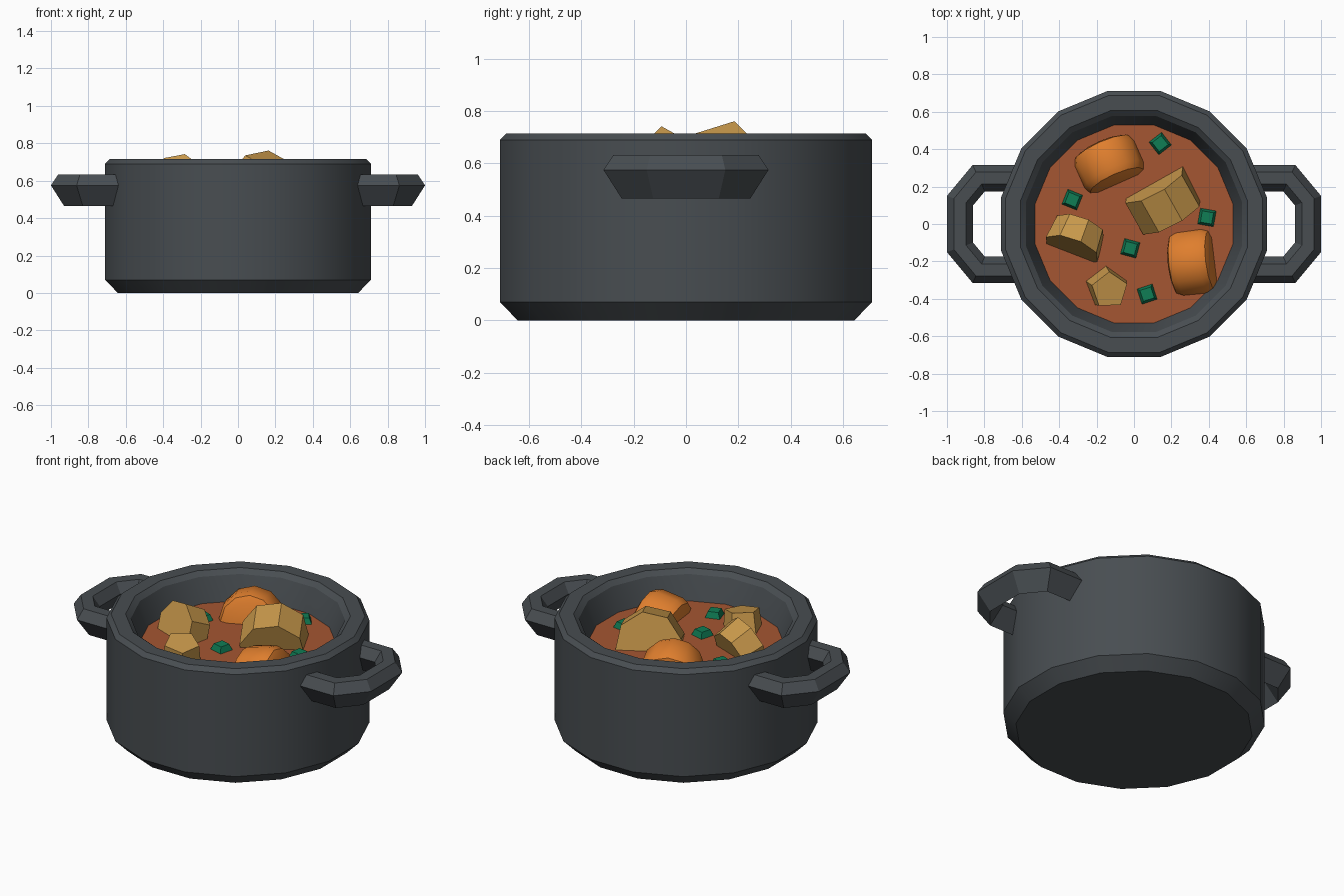
import bpy, bmesh, math
from mathutils import Vector, Matrix

if "Cube" in bpy.data.objects:
    bpy.data.objects.remove(bpy.data.objects["Cube"])


def material(name, color):
    m = bpy.data.materials.new(name)
    m.diffuse_color = (*color, 1)
    m.use_nodes = True
    m.node_tree.nodes["Principled BSDF"].inputs["Base Color"].default_value = m.diffuse_color
    return m


IRON = material("dark iron", (0.065, 0.075, 0.083))
SOUP = material("red broth", (0.376, 0.093, 0.032))
CARROT = material("carrot orange", (0.74, 0.21, 0.027))
POTATO = material("potato tan", (0.578, 0.314, 0.07))
HERB = material("herb green", (0.005, 0.205, 0.09))


def finish(name, bm, mat, smooth=30):
    bmesh.ops.recalc_face_normals(bm, faces=bm.faces)
    me = bpy.data.meshes.new(name)
    bm.to_mesh(me)
    bm.free()
    me.materials.append(mat)
    ob = bpy.data.objects.new(name, me)
    bpy.context.collection.objects.link(ob)
    if smooth:
        bpy.ops.object.select_all(action='DESELECT')
        ob.select_set(True)
        bpy.context.view_layer.objects.active = ob
        bpy.ops.object.shade_smooth_by_angle(angle=math.radians(smooth))
    return ob


def skin(bm, rings):
    """Join equal closed rings of points into a tube with capped ends."""
    vs = [[bm.verts.new(p) for p in r] for r in rings]
    n = len(vs[0])
    for a, b in zip(vs, vs[1:]):
        for i in range(n):
            j = (i + 1) % n
            bm.faces.new((a[i], a[j], b[j], b[i]))
    bm.faces.new(vs[0])
    bm.faces.new(vs[-1])


def lathe(name, profile, mat, n=16):
    bm = bmesh.new()
    angles = [2 * math.pi * (i + 0.5) / n for i in range(n)]
    skin(bm, [[(r * math.cos(a), r * math.sin(a), z) for a in angles] for r, z in profile])
    return finish(name, bm, mat)


# Pot body and broth
lathe("pot_body", [(0.655, 0), (0.725, 0.07), (0.725, 0.69), (0.70, 0.715),
                   (0.62, 0.715), (0.59, 0.69), (0.54, 0.55), (0.52, 0.48)], IRON)
lathe("broth", [(0.53, 0.49), (0.541, 0.55)], SOUP)

# Loop handles: five-sided section swept along a mitred path
PATH = [Vector(p) for p in ((0.60, -0.245), (0.83, -0.245), (0.93, -0.125),
                            (0.93, 0.125), (0.83, 0.245), (0.60, 0.245))]
SECTION = [(0.07, 0.575), (0.032, 0.633), (-0.032, 0.633), (-0.07, 0.575), (0, 0.465)]


def handle(name, side):
    rings = []
    for i, p in enumerate(PATH):
        d1 = (p - PATH[i - 1]).normalized() if i else (PATH[1] - p).normalized()
        d2 = (PATH[i + 1] - p).normalized() if i < len(PATH) - 1 else d1
        n1, n2 = Vector((d1.y, -d1.x)), Vector((d2.y, -d2.x))
        m = (n1 + n2).normalized()
        m /= m.dot(n1)
        rings.append([(side * (p.x + m.x * o), p.y + m.y * o, z) for o, z in SECTION])
    bm = bmesh.new()
    skin(bm, rings)
    finish(name, bm, IRON)


handle("right_handle", 1)
handle("left_handle", -1)


# Vegetable chunks: bevelled slices with a tilted axis
def slice_chunk(name, loc, axis, r1, r2, depth, sides, bevel, mat, smooth, spin=0.0):
    bm = bmesh.new()
    bmesh.ops.create_cone(bm, cap_ends=True, segments=sides, radius1=r1, radius2=r2, depth=depth)
    if bevel:
        rim = [e for e in bm.edges if abs(e.verts[0].co.z - e.verts[1].co.z) < 1e-5]
        bmesh.ops.bevel(bm, geom=rim, offset=bevel, segments=2, affect='EDGES', profile=0.5)
    rot = Vector(axis).to_track_quat('Z', 'Y').to_matrix().to_4x4()
    bm.transform(Matrix.Translation(loc) @ rot @ Matrix.Rotation(spin, 4, 'Z'))
    finish(name, bm, mat, smooth)


slice_chunk("carrot_back", (-0.13, 0.315, 0.53), (0.4, -0.9, 0.25), 0.185, 0.17, 0.22, 12, 0.05, CARROT, 35)
slice_chunk("carrot_right", (0.325, -0.205, 0.495), (1, 0.12, 0.25), 0.19, 0.18, 0.23, 12, 0.05, CARROT, 35)
slice_chunk("potato_middle", (0.155, 0.125, 0.56), (-0.45, 0.8, 0.25), 0.185, 0.185, 0.2, 8, 0, POTATO, 0, 0.2)
slice_chunk("potato_left", (-0.31, -0.075, 0.575), (0.36, 0.93, -0.4), 0.155, 0.14, 0.14, 8, 0, POTATO, 0, 0.2)
slice_chunk("potato_front", (-0.14, -0.345, 0.585), (0.15, -0.15, 1), 0.115, 0.1, 0.13, 5, 0, POTATO, 0, 0.5)

# Herb pieces: small tapered squares floating on the broth
for i, (x, y, deg) in enumerate([(0.14, 0.43, 38), (-0.33, 0.13, -22), (0.39, 0.035, -10),
                                 (-0.02, -0.13, -15), (0.07, -0.375, 18)]):
    slice_chunk(f"herb_{i + 1}", (x, y, 0.565), (0, 0, 1), 0.063, 0.043, 0.04, 4, 0, HERB, 0,
                math.radians(45 + deg))
